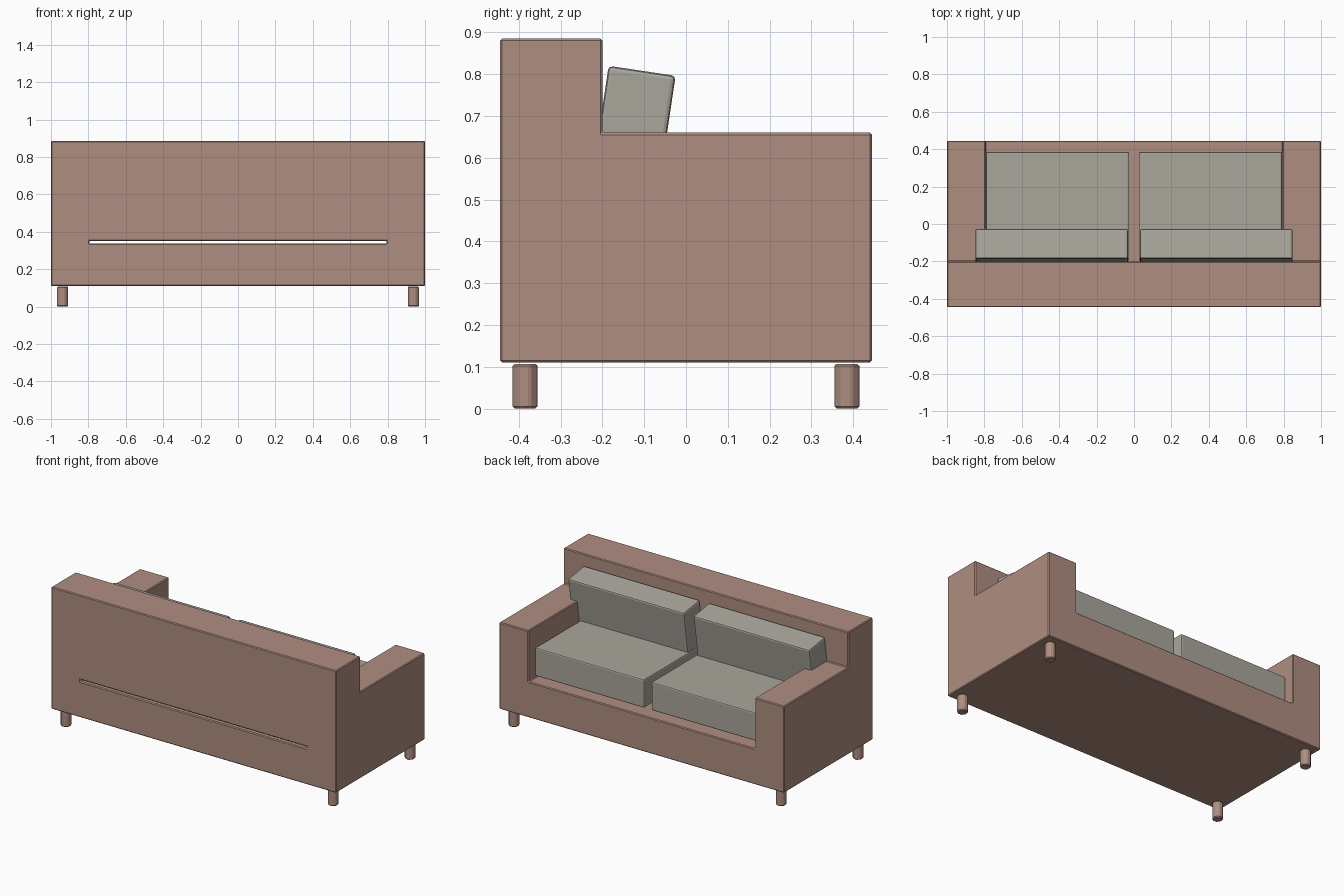
import bpy, bmesh, math
from mathutils import Matrix, Vector

cube = bpy.data.objects.get("Cube")
if cube:
    bpy.data.objects.remove(cube, do_unlink=True)


def material(name, rgb):
    m = bpy.data.materials.new(name)
    m.use_nodes = True
    color = (*rgb, 1)
    m.diffuse_color = color
    m.node_tree.nodes["Principled BSDF"].inputs["Base Color"].default_value = color
    return m


fabric = material("dusty rose fabric", (0.43, 0.27, 0.22))
linen = material("warm grey linen", (0.40, 0.38, 0.33))


def finish(bm, name, mat):
    bmesh.ops.recalc_face_normals(bm, faces=bm.faces)
    mesh = bpy.data.meshes.new(name)
    bm.to_mesh(mesh)
    bm.free()
    obj = bpy.data.objects.new(name, mesh)
    bpy.context.collection.objects.link(obj)
    mesh.materials.append(mat)
    return obj


def prism(name, profile, x0, x1, mat):
    """Extrude a side profile of (y, z) points from x0 to x1."""
    bm = bmesh.new()
    face = bm.faces.new([bm.verts.new((x0, y, z)) for y, z in profile])
    grown = bmesh.ops.extrude_face_region(bm, geom=[face])["geom"]
    verts = [g for g in grown if isinstance(g, bmesh.types.BMVert)]
    bmesh.ops.translate(bm, verts=verts, vec=(x1 - x0, 0, 0))
    return finish(bm, name, mat)


def box(name, size, matrix, mat):
    bm = bmesh.new()
    bmesh.ops.create_cube(bm, size=1, matrix=matrix @ Matrix.Diagonal((*size, 1)))
    return finish(bm, name, mat)


def bevel(obj, width, segments=1):
    mod = obj.modifiers.new("soft edges", "BEVEL")
    mod.width = width
    mod.segments = segments
    mod.limit_method = "ANGLE"
    mod.angle_limit = math.radians(40)


# Frame: stepped side profile, with the seat well and the slot under the back cut out
BACK, FRONT, REST = -0.445, 0.445, -0.2
frame = prism("sofa_frame", [(BACK, 0.11), (FRONT, 0.11), (FRONT, 0.66),
                             (REST, 0.66), (REST, 0.885), (BACK, 0.885)], -1, 1, fabric)
well = prism("seat_well_cutter", [(-0.6, 0.337), (0.6, 0.337), (0.6, 1),
                                  (REST, 1), (REST, 0.35), (-0.6, 0.35)],
             -0.795, 0.795, fabric)
well.hide_render = True
well.hide_set(True)
cut = frame.modifiers.new("seat well", "BOOLEAN")
cut.operation = "DIFFERENCE"
cut.solver = "EXACT"
cut.object = well
bevel(frame, 0.005)

for side, label in ((1, "left"), (-1, "right")):
    # Seat cushions
    seat = box(f"{label}_seat_cushion", (0.765, 0.58, 0.18),
               Matrix.Translation((side * 0.408, 0.095, 0.442)), linen)
    bevel(seat, 0.008, 2)

    # Leaning back cushions, bedded into the backrest and arms
    tilt = Matrix.Rotation(math.radians(-8.5), 4, "X")
    top = Vector((side * 0.44, -0.105, 0.808))
    centre = top - tilt @ Vector((0, 0, 0.15))
    rest = box(f"{label}_back_cushion", (0.815, 0.162, 0.3),
               Matrix.Translation(centre) @ tilt, linen)
    bevel(rest, 0.01, 2)

    # Eight-sided feet
    for end, place in ((1, "front"), (-1, "rear")):
        bm = bmesh.new()
        spot = Matrix.Translation((side * 0.938, end * 0.385, 0.0535))
        bmesh.ops.create_cone(bm, cap_ends=True, segments=8, radius1=0.032, radius2=0.032,
                              depth=0.107, matrix=spot @ Matrix.Rotation(math.pi / 8, 4, "Z"))
        bevel(finish(bm, f"{place}_{label}_foot", fabric), 0.005)
